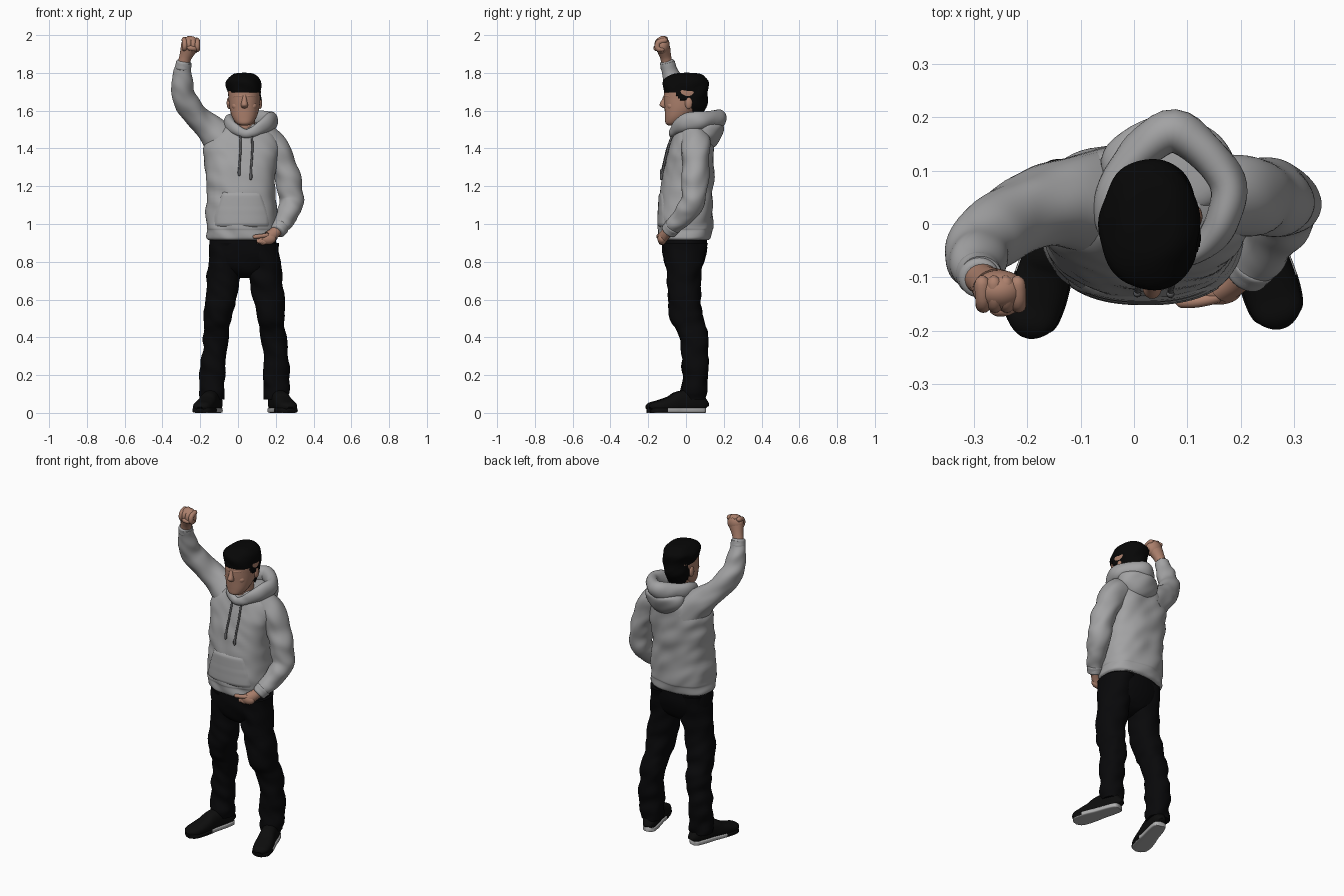
import bpy, bmesh, math
from mathutils import Vector, noise

if "Cube" in bpy.data.objects:
    bpy.data.objects.remove(bpy.data.objects["Cube"])

def material(name, r, g, b):
    m = bpy.data.materials.new(name)
    m.diffuse_color = (r, g, b, 1)
    m.use_nodes = True
    m.node_tree.nodes["Principled BSDF"].inputs["Base Color"].default_value = m.diffuse_color
    return m

GREY = material("hoodie grey", .365, .365, .37)
SKIN = material("skin", .41, .215, .15)
LIP = material("lip", .34, .165, .12)
BLACK = material("trouser black", .0025, .0025, .003)
HAIR = material("hair black", .002, .002, .002)
SHOE = material("shoe black", .004, .004, .004)
SOLE = material("sole light grey", .42, .42, .42)
CORD = material("cord dark grey", .12, .12, .125)

X, Y, Z = Vector((1, 0, 0)), Vector((0, 1, 0)), Vector((0, 0, 1))
MID = .034  # centre line of head and legs

def spline(rows, k=6, closed=False):
    """Catmull-Rom interpolation of (x, y, z, a, b) rows."""
    n, out = len(rows), []
    at = lambda i: rows[i % n] if closed else rows[max(0, min(n - 1, i))]
    for i in range(n if closed else n - 1):
        for j in range(k):
            t = j / k
            out.append([.5 * (2 * q + (r - p) * t + (2*p - 5*q + 4*r - s) * t*t + (3*q - p - 3*r + s) * t**3)
                        for p, q, r, s in zip(at(i - 1), at(i), at(i + 1), at(i + 2))])
    return out if closed else out + [list(rows[-1])]

def finish(name, bm, mats):
    bmesh.ops.recalc_face_normals(bm, faces=bm.faces)
    me = bpy.data.meshes.new(name)
    bm.to_mesh(me)
    bm.free()
    ob = bpy.data.objects.new(name, me)
    bpy.context.collection.objects.link(ob)
    for m in mats:
        me.materials.append(m)
    bpy.context.view_layer.objects.active = ob
    ob.select_set(True)
    bpy.ops.object.shade_smooth_by_angle(angle=math.radians(50))
    ob.select_set(False)
    return ob

def loft(name, rows, mat, ref=None, n=2.0, segs=36, k=6, closed=False, fold=0,
         zmin=0, keep=None, paint=None, extra=None):
    """Skin superellipse sections; ref=None keeps the sections horizontal."""
    pts = spline(rows, k, closed)
    bm, rings, N = bmesh.new(), [], len(pts)
    for i, p in enumerate(pts):
        c = Vector(p[:3])
        u, v = X, Y
        if ref is not None:
            a = pts[(i + 1) % N] if closed else pts[min(i + 1, N - 1)]
            b = pts[i - 1] if closed else pts[max(i - 1, 0)]
            t = (Vector(a[:3]) - Vector(b[:3])).normalized()
            u = ref.cross(t).normalized()
            v = t.cross(u)
        ring = []
        for j in range(segs):
            th = 2 * math.pi * j / segs
            cs, sn = math.cos(th), math.sin(th)
            d = (u * p[3] * math.copysign(abs(cs) ** (2 / n), cs)
                 + v * p[4] * math.copysign(abs(sn) ** (2 / n), sn))
            q = c + d
            if fold:
                q += d.normalized() * fold * noise.noise(Vector((q.x * 10, q.y * 10, q.z * 15 + q.x * 9)))
            q.z = max(q.z, zmin)
            ring.append(bm.verts.new(q))
        rings.append(ring)
    for i in range(N if closed else N - 1):
        r, s = rings[i], rings[(i + 1) % N]
        for j in range(segs):
            bm.faces.new((r[j], r[(j + 1) % segs], s[(j + 1) % segs], s[j]))
    if not closed:
        bm.faces.new(rings[0])
        bm.faces.new(rings[-1])
    if keep:
        bmesh.ops.delete(bm, geom=[f for f in bm.faces if not keep(f.calc_center_median())], context='FACES')
    if paint:
        bmesh.ops.recalc_face_normals(bm, faces=bm.faces)
        for f in bm.faces:
            f.material_index = paint(f)
    return finish(name, bm, [mat] + ([extra] if extra else []))

def ball(name, loc, size, mat):
    bm = bmesh.new()
    bmesh.ops.create_uvsphere(bm, u_segments=28, v_segments=18, radius=1)
    for v in bm.verts:
        v.co = Vector(loc) + Vector([a * b for a, b in zip(v.co, size)])
    return finish(name, bm, [mat])

def digit(name, pts, r, mat=SKIN, ref=Y):
    """Rounded finger-like tube through pts."""
    a, b = Vector(pts[0]), Vector(pts[-1])
    da = (a - Vector(pts[1])).normalized()
    db = (b - Vector(pts[-2])).normalized()
    rows = [(*(a + da * r * .9), r * .3, r * .3)] + [(*p, r, r) for p in pts] + [(*(b + db * r * .9), r * .3, r * .3)]
    return loft(name, rows, mat, ref=ref, segs=14, k=4)

# Hoodie body
BODY = [(.022, -.005, .915, .176, .126), (.022, -.005, .928, .186, .135), (.022, -.003, .965, .186, .138),
        (.022, -.002, .985, .190, .142), (.02, 0, 1.06, .189, .142), (.015, .005, 1.2, .179, .137),
        (.015, .018, 1.32, .192, .130), (.02, .027, 1.4, .202, .118), (.025, .035, 1.46, .180, .105),
        (.03, .035, 1.50, .130, .090), (.035, .03, 1.53, .080, .070)]
loft("hoodie_body", BODY, GREY, n=2.4, segs=72, k=8, fold=.010)

def chest_y(x, z):
    """Front surface of the hoodie body."""
    rows = spline(BODY, 8)
    cx, cy, _, a, b = min(rows, key=lambda r: abs(r[2] - z))
    return cy - b * max(0, 1 - abs((x - cx) / a) ** 2.4) ** (1 / 2.4)

# Front pocket, a padded plate that follows the body
bm, NX, NZ, grid = bmesh.new(), 24, 16, []
for i in range(NZ + 1):
    z = .985 + .185 * i / NZ
    half = .150 - .05 * max(0, (z - 1.04) / .13)
    row = []
    for j in range(NX + 1):
        x = .02 + half * (2 * j / NX - 1)
        edge = i in (0, NZ) or j in (0, NX)
        row.append(bm.verts.new((x, chest_y(x, z) + (.004 if edge else -.008), z)))
    grid.append(row)
for i in range(NZ):
    for j in range(NX):
        bm.faces.new((grid[i][j], grid[i][j + 1], grid[i + 1][j + 1], grid[i + 1][j]))
finish("front_pocket", bm, [GREY])

# Hood: rolled rim and the hanging bag behind
loft("hood_rim", [(.045, -.072, 1.478, .016, .022), (.115, -.055, 1.508, .022, .034), (.168, .01, 1.54, .030, .045),
                  (.170, .09, 1.55, .036, .05), (.075, .172, 1.555, .040, .05), (-.015, .105, 1.545, .034, .047),
                  (-.045, .03, 1.53, .03, .046), (-.022, -.048, 1.508, .022, .034)],
     GREY, ref=Z, segs=24, k=8, closed=True, fold=.008)
loft("hood_bag", [(.06, .085, 1.385, .02, .02), (.06, .095, 1.41, .075, .055), (.063, .105, 1.46, .118, .078),
                  (.067, .11, 1.51, .125, .090), (.07, .11, 1.532, .10, .07), (.07, .11, 1.538, .03, .02)],
     GREY, segs=40, fold=.008)

# Drawstrings with tips
for side, x, z0, z1 in (("right", .01, 1.485, 1.26), ("left", .072, 1.485, 1.24)):
    pts = [(x + .004 * math.sin(i), chest_y(x, z0 + (z1 - z0) * i / 5) - .007, z0 + (z1 - z0) * i / 5) for i in range(6)]
    digit(side + "_drawstring", pts, .0055, CORD)
    digit(side + "_drawstring_tip", [(p[0], p[1], z1 + d) for p, d in ((pts[-1], .025), (pts[-1], 0))], .007, CORD)

# Sleeves (raised and bent) with ribbed cuffs
def arm(side, path):
    loft(side + "_sleeve", [(x, y, z, r, r) for x, y, z, r in path], GREY, ref=Y, segs=40, k=8, fold=.012)
    a, b = Vector(path[-2][:3]), Vector(path[-1][:3])
    r = path[-1][3]
    rows = [(*a.lerp(b, t), r * s, r * s) for t, s in ((.4, .95), (.5, 1.12), (.8, 1.06), (1.1, 1.0), (1.2, .8))]
    loft(side + "_cuff", rows, GREY, ref=Y, k=3)

arm("right", [(-.06, .04, 1.41, .10), (-.145, .04, 1.50, .080), (-.222, .012, 1.575, .067), (-.278, -.03, 1.655, .063),
              (-.294, -.06, 1.73, .056), (-.295, -.085, 1.80, .046), (-.290, -.10, 1.855, .037)])
arm("left", [(.13, .045, 1.46, .075), (.195, .052, 1.40, .078), (.242, .05, 1.30, .070), (.272, .046, 1.20, .068),
             (.282, .035, 1.12, .063), (.265, -.005, 1.06, .058), (.238, -.055, 1.005, .050), (.212, -.09, .965, .041)])

# Raised fist
loft("right_wrist", [(-.291, -.098, 1.84, .032, .03), (-.278, -.108, 1.885, .033, .030), (-.260, -.12, 1.93, .045, .037)],
     SKIN, ref=Y, segs=24)
ball("right_palm", (-.252, -.124, 1.945), (.050, .038, .050), SKIN)
for i in range(4):
    x = -.284 + .022 * i
    top = 1.981 - .004 * abs(i - 1)
    digit(f"right_finger_{i + 1}", [(x, -.110, top), (x + .002, -.146, top - .012), (x + .002, -.151, top - .04),
                                    (x + .002, -.135, top - .05)], .0145, ref=X)
digit("right_thumb", [(-.214, -.125, 1.925), (-.230, -.155, 1.928), (-.258, -.160, 1.932)], .013, ref=Z)

# Hand resting at the pocket
loft("left_wrist", [(.215, -.082, .975, .03, .03), (.19, -.105, .95, .03, .027), (.165, -.122, .93, .034, .027)],
     SKIN, ref=Y, segs=24)
ball("left_palm", (.158, -.126, .922), (.043, .025, .031), SKIN)
digit("left_thumb", [(.155, -.137, .94), (.12, -.145, .936), (.088, -.146, .932)], .011, ref=Z)
for i in range(4):
    digit(f"left_finger_{i + 1}", [(.17 - .013 * i, -.132, .925), (.145 - .012 * i, -.135, .905),
                                   (.128 - .006 * i, -.125, .898 + .006 * i)], .011, ref=Y)

# Neck and head
loft("neck", [(.036, .015, 1.47, .062, .066), (MID, .008, 1.54, .055, .062), (MID, .005, 1.62, .055, .06)], SKIN)
loft("head", [(MID, -.075, 1.522, .018, .018), (MID, -.066, 1.533, .042, .042), (MID, -.046, 1.565, .064, .065),
              (MID, -.022, 1.61, .078, .091), (MID, -.008, 1.66, .084, .108), (MID, -.002, 1.71, .086, .112),
              (MID, 0, 1.76, .074, .093), (MID, 0, 1.785, .03, .04)], SKIN, n=2.2, segs=48)
loft("nose", [(MID, -.108, 1.685, .008, .008), (MID, -.116, 1.66, .012, .011), (MID, -.119, 1.632, .018, .021),
              (MID, -.114, 1.618, .015, .014), (MID, -.108, 1.612, .005, .005)], SKIN, segs=20)
digit("upper_lip", [(MID - .024, -.094, 1.583), (MID, -.106, 1.586), (MID + .024, -.094, 1.583)], .006, LIP, ref=Z)
digit("lower_lip", [(MID - .02, -.094, 1.576), (MID, -.105, 1.574), (MID + .02, -.094, 1.576)], .006, LIP, ref=Z)
for side, s in (("right", -1), ("left", 1)):
    digit(side + "_brow", [(MID + s * .014, -.109, 1.676), (MID + s * .036, -.101, 1.68), (MID + s * .056, -.083, 1.674)],
          .008, ref=Z)
    ball(side + "_cheek", (MID + s * .042, -.078, 1.625), (.024, .022, .022), SKIN)
    ball(side + "_ear", (MID + s * .082, .014, 1.64), (.012, .020, .031), SKIN)

# Hair: a cap trimmed along the hairline
def hairline(c):
    y = c.y
    if y < -.03:
        line = 1.697 - max(0, (y + .06) / .03) * .04
    else:
        line = 1.655 if y < .022 else 1.655 - min(1, (y - .022) / .03) * .10
    return c.z > line

hair = loft("hair", [(MID, .02, 1.555, .05, .045), (MID, .014, 1.58, .07, .066), (MID, .004, 1.62, .083, .096),
                     (MID, 0, 1.66, .089, .113), (MID - .002, -.001, 1.71, .095, .120),
                     (MID - .004, -.003, 1.75, .093, .121), (MID - .004, -.002, 1.775, .080, .106),
                     (MID - .004, .005, 1.795, .052, .076), (MID - .002, .005, 1.801, .012, .015)],
            HAIR, n=2.05, segs=72, k=10, fold=.014, keep=hairline)
mod = hair.modifiers.new("thickness", 'SOLIDIFY')
mod.thickness = .008

# Trousers
loft("trouser_seat", [(.024, -.007, .95, .165, .115), (.026, -.008, .86, .182, .119), (.03, -.010, .78, .165, .100),
                      (MID, -.010, .735, .09, .070), (MID, -.010, .715, .03, .03)], BLACK, n=2.3, fold=.006)
LEG = [(.088, -.006, .90, .09, .115), (.106, -.010, .74, .091, .090), (.128, -.008, .60, .081, .084),
       (.144, .004, .49, .072, .088), (.151, .036, .42, .068, .078), (.161, .048, .30, .066, .070),
       (.168, .048, .17, .066, .066), (.168, .042, .11, .067, .068), (.168, .042, .07, .060, .060)]
# Shoe sections: position along the foot, half width, height
FOOT = [(0, .018, .05), (.04, .034, .075), (.2, .042, .12), (.45, .045, .115), (.6, .05, .09), (.8, .052, .068),
        (.94, .044, .056), (1, .018, .035)]
for side, s, front in (("right", -1, -.204), ("left", 1, -.186)):
    loft(side + "_trouser_leg", [(MID + s * x, *r) for x, *r in LEG], BLACK, n=2.2, k=8, fold=.014)
    heel, toe = Vector((.038 + s * .150, .10, 0)), Vector((.038 + s * .238, front, 0))
    spots = [(heel.lerp(toe, t), w, h) for t, w, h in FOOT]
    loft(side + "_shoe", [(p.x, p.y, h / 2, w, h / 2) for p, w, h in spots], SHOE, ref=Z, n=2.5, zmin=.018)
    # pale sole, dark along the toe edge
    loft(side + "_sole", [(p.x, p.y, .014, w * 1.06, .014) for p, w, h in spots], SOLE, ref=Z, n=5, extra=SHOE,
         paint=lambda f: 0 if f.normal.z < -.6 or f.calc_center_median().y > -.09 else 1)
